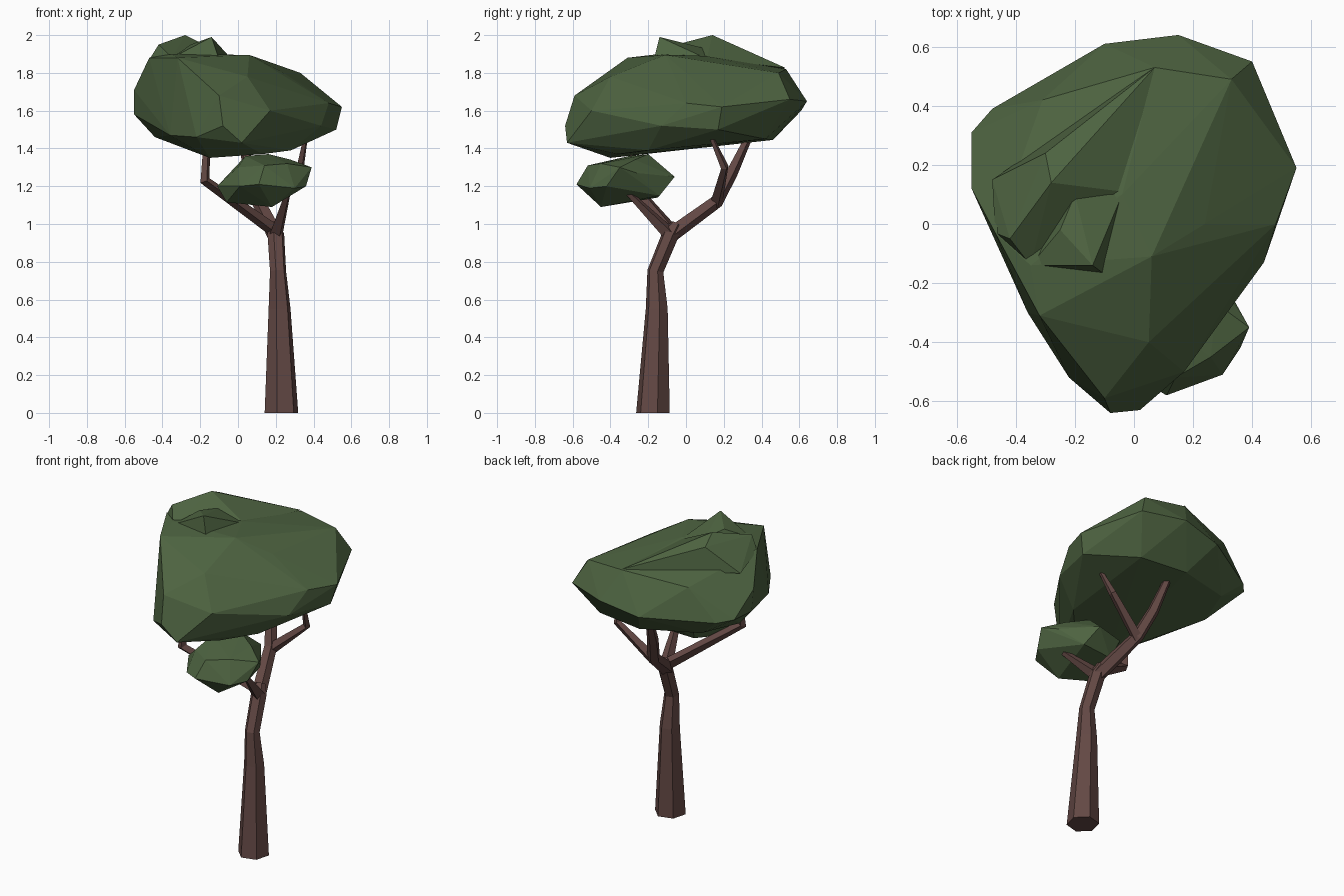
import bpy, bmesh, math
from mathutils import Vector


def material(name, rgb):
    m = bpy.data.materials.new(name)
    m.diffuse_color = (*rgb, 1)
    return m


BARK = material("bark", (0.125, 0.065, 0.058))
LEAF = material("leaf", (0.075, 0.125, 0.052))


def finish(bm, name, mat):
    bmesh.ops.recalc_face_normals(bm, faces=bm.faces[:])
    me = bpy.data.meshes.new(name)
    bm.to_mesh(me)
    bm.free()
    me.materials.append(mat)
    ob = bpy.data.objects.new(name, me)
    bpy.context.collection.objects.link(ob)
    return ob


def limb(name, path, sides):
    """Tapered faceted tube through (x, y, z, radius) stations."""
    bm = bmesh.new()
    pts = [Vector(p[:3]) for p in path]
    rings = []
    for i, p in enumerate(pts):
        d = Vector((0, 0, 0))
        if i > 0:
            d += (p - pts[i - 1]).normalized()
        if i < len(pts) - 1:
            d += (pts[i + 1] - p).normalized()
        if p.z == 0:
            d = Vector((0, 0, 1))       # flat foot on the ground
        d.normalize()
        u = (Vector((1, 0, 0)) - d * d.x).normalized()
        v = d.cross(u)
        ring = []
        for k in range(sides):
            a = 2 * math.pi * (k + 0.25) / sides
            ring.append(bm.verts.new(p + (u * math.cos(a) + v * math.sin(a)) * path[i][3]))
        rings.append(ring)
    for a, b in zip(rings, rings[1:]):
        for k in range(sides):
            j = (k + 1) % sides
            bm.faces.new((a[k], a[j], b[j], b[k]))
    bm.faces.new(rings[0][::-1])
    bm.faces.new(rings[-1])
    return finish(bm, name, BARK)


def clump(name, points):
    """Faceted leaf mass: convex skin around a few corner points."""
    bm = bmesh.new()
    for p in points:
        bm.verts.new(p)
    res = bmesh.ops.convex_hull(bm, input=bm.verts[:])
    junk = [g for g in res["geom_interior"] if isinstance(g, bmesh.types.BMVert)]
    bmesh.ops.delete(bm, geom=junk, context="VERTS")
    return finish(bm, name, LEAF)


# Trunk
limb("trunk", [(0.23, -0.175, 0, 0.092), (0.22, -0.155, 0.55, 0.060),
               (0.212, -0.162, 0.75, 0.044), (0.20, -0.08, 0.95, 0.046),
               (0.19, -0.05, 1.0, 0.03)], 6)

# Branches
limb("back_branch", [(0.20, -0.09, 0.94, 0.045), (0.11, 0.16, 1.12, 0.038),
                     (0.06, 0.24, 1.27, 0.034), (0.02, 0.34, 1.48, 0.02)], 5)
limb("back_side_branch", [(0.11, 0.16, 1.11, 0.034), (0.33, 0.205, 1.30, 0.022),
                          (0.36, 0.13, 1.47, 0.012)], 4)
limb("left_branch", [(0.20, -0.07, 0.96, 0.035), (-0.175, -0.30, 1.23, 0.028),
                     (-0.165, -0.28, 1.42, 0.02)], 4)
limb("front_branch", [(0.20, -0.08, 0.94, 0.04), (0.265, -0.31, 1.17, 0.016)], 4)

# Main crown
clump("main_crown", [
    # underside
    (-0.15, -0.40, 1.35), (0.13, -0.36, 1.37), (0.28, -0.20, 1.39), (0.30, 0.42, 1.45),
    (0.00, 0.46, 1.445), (-0.44, 0.10, 1.46), (-0.35, 0.35, 1.47), (0.02, -0.63, 1.43),
    # rim
    (-0.08, -0.64, 1.52), (-0.10, -0.59, 1.68), (0.17, -0.50, 1.60), (0.44, -0.13, 1.52),
    (0.48, 0.00, 1.64), (0.55, 0.19, 1.62), (0.52, 0.17, 1.50), (0.40, 0.55, 1.66),
    (0.15, 0.64, 1.65), (-0.10, 0.61, 1.60), (-0.48, 0.39, 1.58), (-0.55, 0.31, 1.59),
    (-0.55, 0.12, 1.71), (-0.55, 0.14, 1.58), (-0.36, -0.30, 1.47), (-0.22, -0.52, 1.46),
    # top
    (-0.47, -0.03, 1.88), (-0.35, -0.14, 1.90), (-0.32, -0.31, 1.88), (-0.10, -0.16, 1.88),
    (0.05, -0.40, 1.78), (0.24, 0.00, 1.80), (0.06, -0.11, 1.895), (-0.04, 0.10, 1.89),
    (0.07, 0.53, 1.82), (0.33, 0.49, 1.80), (-0.31, 0.42, 1.77)])

# Two peaks rising from the crown
clump("rear_peak", [(-0.28, 0.14, 2.0), (-0.42, -0.05, 1.95), (-0.47, -0.03, 1.87),
                    (-0.30, 0.24, 1.95), (0.07, 0.53, 1.825), (-0.20, 0.10, 1.91),
                    (-0.04, 0.11, 1.88), (-0.35, -0.14, 1.88), (-0.48, 0.15, 1.80)])
clump("front_peak", [(-0.14, -0.14, 1.99), (-0.35, -0.14, 1.88), (-0.10, -0.17, 1.87),
                     (-0.04, 0.10, 1.88), (-0.20, 0.10, 1.93), (-0.25, -0.02, 1.95)])

# Lower crown
clump("lower_crown", [
    (0.18, -0.45, 1.09), (-0.06, -0.36, 1.115), (0.05, -0.15, 1.14), (0.25, -0.14, 1.15),
    (-0.11, -0.33, 1.20), (0.01, -0.52, 1.20), (0.11, -0.58, 1.21), (0.30, -0.51, 1.19),
    (0.36, -0.42, 1.20), (0.39, -0.35, 1.30), (0.34, -0.26, 1.27), (0.20, -0.06, 1.25),
    (0.02, -0.10, 1.24), (0.00, -0.42, 1.30), (0.14, -0.52, 1.31), (0.26, -0.45, 1.32),
    (0.04, -0.30, 1.36), (0.16, -0.20, 1.37), (0.28, -0.27, 1.34)])
